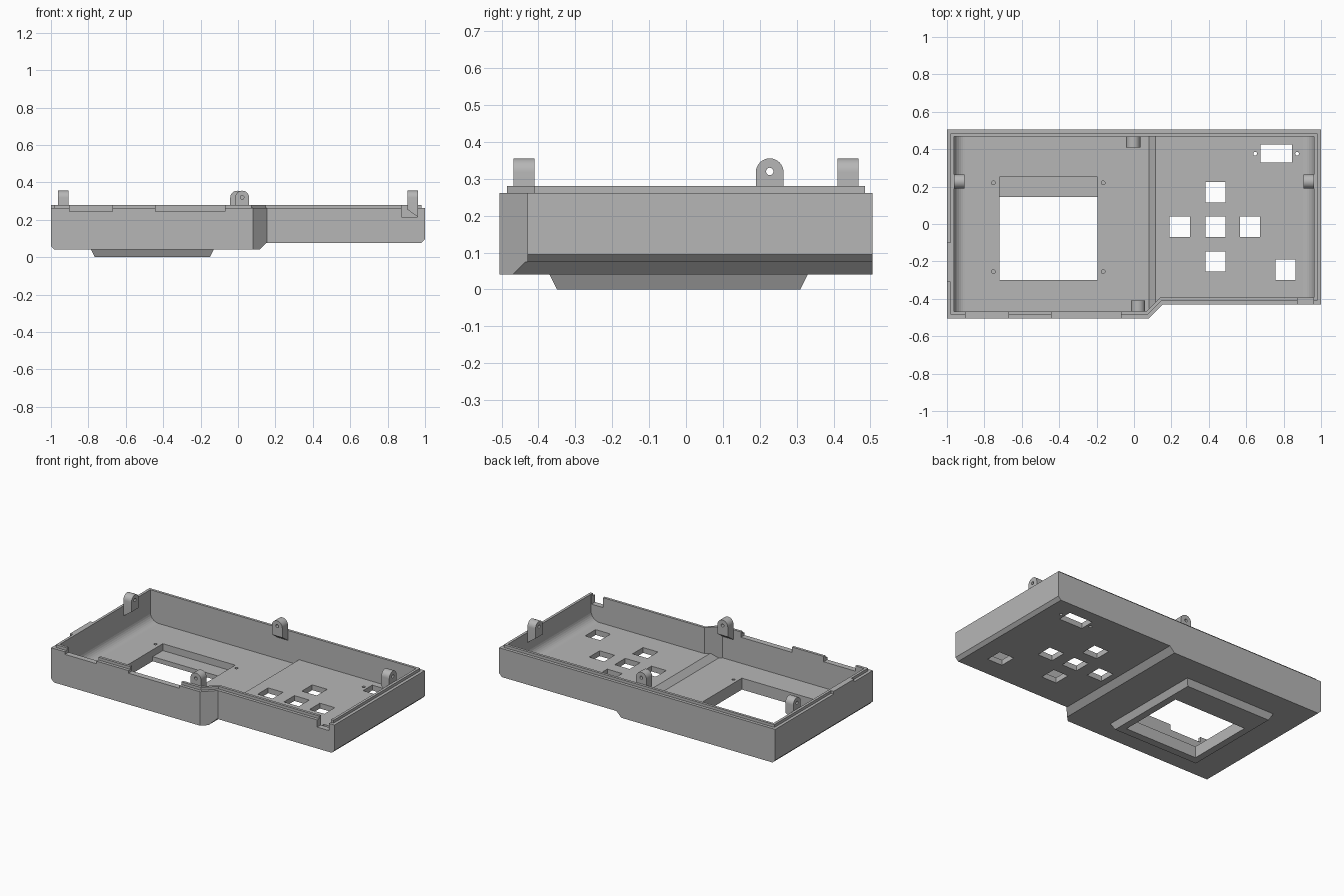
import bpy, bmesh, math
from mathutils import Vector

if "Cube" in bpy.data.objects:
    bpy.data.objects.remove(bpy.data.objects["Cube"])

grey = bpy.data.materials.new("light grey plastic")
grey.use_nodes = True
GREY = (0.47, 0.47, 0.47, 1)
grey.diffuse_color = GREY
grey.node_tree.nodes["Principled BSDF"].inputs["Base Color"].default_value = GREY


def make(name, bm):
    bmesh.ops.recalc_face_normals(bm, faces=bm.faces)
    mesh = bpy.data.meshes.new(name)
    bm.to_mesh(mesh)
    bm.free()
    mesh.materials.append(grey)
    ob = bpy.data.objects.new(name, mesh)
    bpy.context.collection.objects.link(ob)
    return ob


def loft(name, lower, upper):
    """Solid between two matching loops of 3D points."""
    bm = bmesh.new()
    a = [bm.verts.new(p) for p in lower]
    b = [bm.verts.new(p) for p in upper]
    bm.faces.new(a)
    bm.faces.new(b)
    for i in range(len(a)):
        j = (i + 1) % len(a)
        bm.faces.new((a[i], a[j], b[j], b[i]))
    return make(name, bm)


def prism_z(name, pts, z0, z1):
    return loft(name, [(x, y, z0) for x, y in pts], [(x, y, z1) for x, y in pts])


def prism_y(name, pts, y0, y1):
    return loft(name, [(x, y0, z) for x, z in pts], [(x, y1, z) for x, z in pts])


def rect(x0, x1, y0, y1):
    return [(x0, y0), (x1, y0), (x1, y1), (x0, y1)]


def arc(cx, cy, r, start, end, n):
    steps = [math.radians(start + (end - start) * i / n) for i in range(n + 1)]
    return [(cx + r * math.cos(t), cy + r * math.sin(t)) for t in steps]


def combine(target, tool, operation):
    mod = target.modifiers.new("combine", "BOOLEAN")
    mod.operation = operation
    mod.solver = "EXACT"
    mod.object = tool
    bpy.context.view_layer.update()
    graph = bpy.context.evaluated_depsgraph_get()
    mesh = bpy.data.meshes.new_from_object(target.evaluated_get(graph))
    target.modifiers.clear()
    target.data = mesh
    bpy.data.objects.remove(tool)


def footprint(i):
    """Case outline, inset by i, with the jogged front corner."""
    k = 0.414 * i
    return [(-1 + i, -0.505 + i), (0.08 - k, -0.505 + i), (0.155 - k, -0.43 + i),
            (1 - i, -0.43 + i), (1 - i, 0.505 - i), (-1 + i, 0.505 - i)]


RIM, LIP, INSET = 0.262, 0.28, 0.037

# Outer case: stepped, chamfered underside trimmed to the outline
body = prism_y("case_shell", [(-1.1, RIM), (-1.1, 0.16), (-0.98, 0.04), (0.115, 0.04),
                              (0.15, 0.075), (0.98, 0.075), (1.1, 0.195), (1.1, RIM)], -0.6, 0.6)
combine(body, prism_z("outline", footprint(0), -0.1, 0.5), "INTERSECT")

# Raised inner lip, side tab and tapered display bezel
combine(body, prism_z("lip", footprint(0.02), 0.2, LIP), "UNION")
combine(body, prism_z("side_tab", rect(-1, -0.95, -0.31, -0.1), 0.2, LIP), "UNION")
g = 0.025
bezel = loft("bezel", [(x, y, 0) for x, y in rect(-0.765, -0.15, -0.35, 0.31)],
             [(x, y, 0.05) for x, y in rect(-0.765 - g, -0.15 + g, -0.35 - g, 0.31 + g)])
combine(body, bezel, "UNION")

# Cavity with rounded side edges and a stepped floor
fl, fr, r, wall = 0.075, 0.11, 0.06, 1 - INSET
section = ([(-wall, 0.5)] + arc(-wall + r, fl + r, r, 180, 270, 8)
           + [(0.08, fl), (0.115, fr)]
           + arc(wall - r, fr + r, r, 270, 360, 8) + [(wall, 0.5)])
cavity = prism_y("cavity", section, -0.6, 0.6)
inner = footprint(INSET)
trim = [(x * (1.05 if abs(x) > 0.5 else 1), y) for x, y in inner]
combine(cavity, prism_z("cavity_outline", trim, -0.1, 0.6), "INTERSECT")
combine(body, cavity, "DIFFERENCE")

# Rim notches along the front
for x0, x1, y1, z in [(-0.9, -0.67, -0.45, 0.245), (-0.44, -0.07, -0.45, 0.245),
                      (0.875, 0.96, -0.37, 0.215)]:
    combine(body, prism_z("notch", rect(x0, x1, -0.6, y1), z, 0.4), "DIFFERENCE")

# Display opening with a ledge at the rear
combine(body, prism_z("display_recess", rect(-0.72, -0.195, -0.3, 0.25), 0.03, 0.2), "DIFFERENCE")
combine(body, prism_z("display_hole", rect(-0.72, -0.195, -0.3, 0.145), -0.1, 0.2), "DIFFERENCE")

# Button openings and connector slot
h = 0.054
for x, y in [(0.435, 0.17), (0.435, -0.015), (0.435, -0.2),
             (0.245, -0.015), (0.62, -0.015), (0.81, -0.245)]:
    combine(body, prism_z("button_hole", rect(x - h, x + h, y - h, y + h), 0, 0.2), "DIFFERENCE")
combine(body, prism_z("slot", rect(0.675, 0.845, 0.33, 0.425), 0, 0.2), "DIFFERENCE")

# Screw holes: blind around the display, through beside the slot
screws = [(x, y, 0.05) for x in (-0.752, -0.165) for y in (-0.255, 0.22)]
screws += [(0.648, 0.376, 0), (0.872, 0.376, 0)]
for x, y, z in screws:
    combine(body, prism_z("screw_hole", arc(x, y, 0.01, 0, 345, 23), z, 0.2), "DIFFERENCE")


def lug(name, base, inward):
    """Arched mounting ear with a sloped foot, standing off an inner wall."""
    inward = Vector(inward)
    base = Vector(base)
    along = Vector((-inward.y, inward.x, 0))
    half, top, foot, depth = 0.0375, 0.318, 0.215, 0.058

    def loop(pts, d):
        return [base + inward * d + along * u + Vector((0, 0, z)) for u, z in pts]
    arch = arc(0, top, half, 0, 180, 16)
    ear = loft(name, loop(arch + [(-half, foot), (half, foot)], 0),
               loop(arch + [(-half, foot + 0.04), (half, foot + 0.04)], depth))
    hole = arc(0, top + 0.002, 0.01, 0, 345, 23)
    combine(ear, loft("pin_hole", loop(hole, -0.1), loop(hole, 0.2)), "DIFFERENCE")
    bpy.ops.object.select_all(action="DESELECT")
    ear.select_set(True)
    bpy.context.view_layer.objects.active = ear
    bpy.ops.object.shade_smooth_by_angle(angle=math.radians(30))


lug("left_lug", (wall, 0.227, 0), (-1, 0, 0))
lug("right_lug", (-wall, 0.227, 0), (1, 0, 0))
lug("back_lug", (-0.004, 0.505 - INSET, 0), (0, -1, 0))
lug("front_lug", (0.022, -0.505 + INSET, 0), (0, 1, 0))
